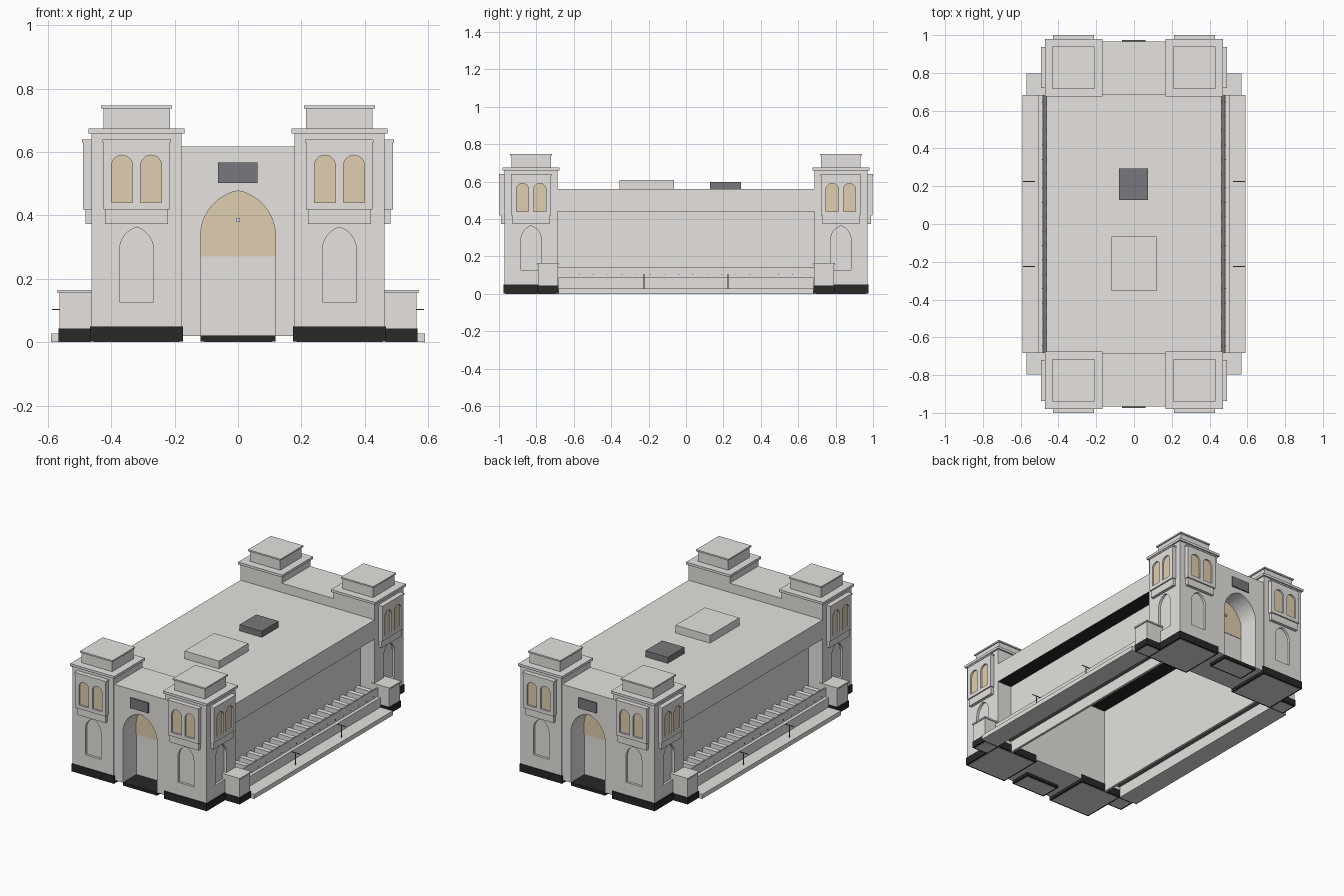
import bpy, bmesh, math

if "Cube" in bpy.data.objects:
    bpy.data.objects.remove(bpy.data.objects["Cube"])


def material(name, rgb):
    m = bpy.data.materials.new(name)
    m.diffuse_color = (*rgb, 1)
    m.use_nodes = True
    m.node_tree.nodes["Principled BSDF"].inputs["Base Color"].default_value = m.diffuse_color
    return m


STONE = material("pale stone", (0.79, 0.765, 0.735))
GLASS = material("tan glass", (0.74, 0.62, 0.43))
PLINTH = material("black plinth", (0.021, 0.021, 0.021))
METAL = material("dark grey metal", (0.19, 0.19, 0.205))
LAMP = material("lamp white", (0.85, 0.85, 0.82))
CX, CY = 0.32, -0.828      # centre of the front right tower


def finish(name, bm, mat, mirror=""):
    bmesh.ops.recalc_face_normals(bm, faces=bm.faces)
    me = bpy.data.meshes.new(name)
    bm.to_mesh(me)
    bm.free()
    ob = bpy.data.objects.new(name, me)
    me.materials.append(mat)
    bpy.context.collection.objects.link(ob)
    if mirror:
        add_mirror(ob, mirror)
    return ob


def add_mirror(ob, axes):
    mod = ob.modifiers.new("mirror", 'MIRROR')
    mod.use_axis = ["x" in axes, "y" in axes, False]
    mod.use_mirror_merge = False


def add_box(bm, x0, x1, y0, y1, z0, z1):
    vs = bmesh.ops.create_cube(bm, size=1)["verts"]
    for v in vs:
        v.co = (x1 if v.co.x > 0 else x0, y1 if v.co.y > 0 else y0,
                z1 if v.co.z > 0 else z0)


def box(name, mat, mirror, *dims):
    bm = bmesh.new()
    add_box(bm, *dims)
    return finish(name, bm, mat, mirror)


def block(name, mat, half, z0, z1):
    """Square block centred on each tower."""
    return box(name, mat, "xy", CX - half, CX + half, CY - half, CY + half, z0, z1)


def prism(bm, pts, place, d0, d1):
    """Extrude a 2D outline of (u, z) between two depths."""
    a = [bm.verts.new(place(u, d0, z)) for u, z in pts]
    b = [bm.verts.new(place(u, d1, z)) for u, z in pts]
    bm.faces.new(a)
    bm.faces.new(b[::-1])
    n = len(pts)
    for i in range(n):
        bm.faces.new((a[i], b[i], b[(i + 1) % n], a[(i + 1) % n]))


def arch(u, w, z0, spring, rise, steps=8):
    """Two-centred arch outline; a semicircle when rise equals w."""
    r = (rise * rise + w * w) / (2 * w)
    end = math.asin(min(1, rise / r))
    arc = [(w - r + r * math.cos(end * i / steps), spring + r * math.sin(end * i / steps))
           for i in range(steps + 1)]
    return ([(u - w, z0), (u + w, z0)] + [(u + x, z) for x, z in arc]
            + [(u - x, z) for x, z in arc[-2::-1]])


def front(u, d, z):
    return (CX + u, CY - d, z)


def side(u, d, z):
    return (CX + d, CY + u, z)


def middle(u, d, z):
    return (u, -d, z)


def along(u, d, z):
    return (u, d, z)


def cut(ob, cutter):
    cutter.hide_render = True
    cutter.hide_viewport = True
    cutter.display_type = 'WIRE'
    mod = ob.modifiers.new("cut", 'BOOLEAN')
    mod.object = cutter
    mod.solver = 'EXACT'


# Towers with shallow arched niches
tower = block("tower", STONE, 0.142, 0.02, 0.66)
tower.modifiers.clear()
bm = bmesh.new()
for place in (front, side):
    prism(bm, arch(0, 0.054, 0.127, 0.29, 0.073), place, 0.127, 0.2)
cut(tower, finish("niche_cutter", bm, STONE))
add_mirror(tower, "xy")
block("tower_plinth", PLINTH, 0.147, 0.002, 0.049)
block("tower_footing", STONE, 0.136, 0, 0.01)
block("tower_cornice", STONE, 0.152, 0.659, 0.674)
block("tower_attic", STONE, 0.105, 0.674, 0.738)
block("tower_cap", STONE, 0.112, 0.738, 0.747)

# Projecting window bays on the two outer faces of each tower
for label, place in (("front", front), ("side", side)):
    bm = bmesh.new()
    prism(bm, [(-.105, .418), (.105, .418), (.105, .638), (-.105, .638)], place, 0.13, 0.169)
    bay = finish(label + "_bay", bm, STONE)
    cutter, panes = bmesh.new(), bmesh.new()
    for u in (-0.046, 0.046):
        prism(cutter, arch(u, 0.033, 0.441, 0.557, 0.033), place, 0.158, 0.2)
        prism(panes, arch(u, 0.033, 0.441, 0.557, 0.033), place, 0.157, 0.159)
    cut(bay, finish(label + "_window_cutter", cutter, STONE))
    add_mirror(bay, "xy")
    finish(label + "_windows", panes, GLASS, "xy")
    bm = bmesh.new()
    prism(bm, [(-.099, .373), (.099, .373), (.099, .418), (-.099, .418)], place, 0.13, 0.161)
    prism(bm, [(-.108, .63), (.108, .63), (.108, .639), (-.108, .639)], place, 0.13, 0.172)
    finish(label + "_bay_trim", bm, STONE, "xy")

# Gate between each pair of towers, with a deep arched doorway
gate = box("gate", STONE, "", -0.18, 0.18, -0.965, -0.686, 0.02, 0.617)
bm = bmesh.new()
prism(bm, arch(0, 0.118, 0.0, 0.335, 0.143, 12), middle, 0.832, 1.1)
cut(gate, finish("doorway_cutter", bm, STONE))
add_mirror(gate, "y")
bm = bmesh.new()
prism(bm, arch(0, 0.118, 0.27, 0.335, 0.143, 12), middle, 0.831, 0.835)
finish("fanlight", bm, GLASS, "y")
box("doorway_lamp", LAMP, "y", -0.006, 0.006, -0.843, -0.834, 0.38, 0.392)
box("door_step", PLINTH, "y", -0.118, 0.118, -0.965, -0.832, 0.002, 0.021)
box("door_step_base", STONE, "y", -0.107, 0.107, -0.954, -0.843, 0, 0.01)
box("sign_plate", METAL, "y", -0.063, 0.062, -0.973, -0.964, 0.503, 0.567)

# Hall: overhanging upper storey with a dark underside, on thin recessed walls
half = [(0.0, 0.56), (0.463, 0.56), (0.463, 0.44), (0.365, 0.44), (0.365, 0.0),
        (0.35, 0.0), (0.35, 0.54), (0.0, 0.54)]
bm = bmesh.new()
prism(bm, half + [(-u, z) for u, z in half[-2:0:-1]], along, -0.687, 0.687)
hall = finish("hall", bm, STONE)
hall.data.materials.append(PLINTH)
for f in hall.data.polygons:
    if f.normal.z < -0.5 and f.center.z > 0.3:
        f.material_index = 1
box("roof_box", STONE, "", -0.12, 0.118, -0.355, -0.065, 0.56, 0.608)
box("roof_vent", METAL, "", -0.08, 0.075, 0.128, 0.294, 0.56, 0.598)

# Side trench with a row of dividers behind a low parapet
box("trench_floor", METAL, "x", 0.36, 0.482, -0.685, 0.685, 0.07, 0.09)
bm = bmesh.new()
for i in range(18):
    y = -0.646 + 0.076 * i
    add_box(bm, 0.36, 0.466, y - 0.015, y + 0.015, 0.088, 0.135)
finish("trench_dividers", bm, STONE, "x")
box("parapet", STONE, "x", 0.478, 0.485, -0.685, 0.685, 0.02, 0.143)

# Small dark studs along the parapet
bm = bmesh.new()
for i in range(18):
    y = -0.646 + 0.076 * i
    add_box(bm, 0.484, 0.487, y - 0.002, y + 0.002, 0.1, 0.104)
finish("parapet_studs", bm, PLINTH, "x")

# Flat side terrace with a low step against the parapet
box("terrace", STONE, "x", 0.465, 0.59, -0.683, 0.683, 0, 0.028)
box("terrace_step", STONE, "x", 0.465, 0.505, -0.683, 0.683, 0.02, 0.088)

# Lamp posts with a cross arm
bm = bmesh.new()
add_box(bm, 0.553, 0.557, 0.223, 0.227, 0.025, 0.104)
add_box(bm, 0.525, 0.587, 0.223, 0.227, 0.101, 0.105)
finish("lamp_posts", bm, METAL, "xy")

# Corner piers at the ends of the terraces
box("pier", STONE, "xy", 0.44, 0.563, -0.79, -0.685, 0.02, 0.156)
box("pier_cap", STONE, "xy", 0.44, 0.569, -0.796, -0.68, 0.156, 0.165)
box("pier_plinth", PLINTH, "xy", 0.44, 0.567, -0.794, -0.681, 0.002, 0.043)
box("pier_footing", STONE, "xy", 0.467, 0.556, -0.783, -0.692, 0, 0.01)
